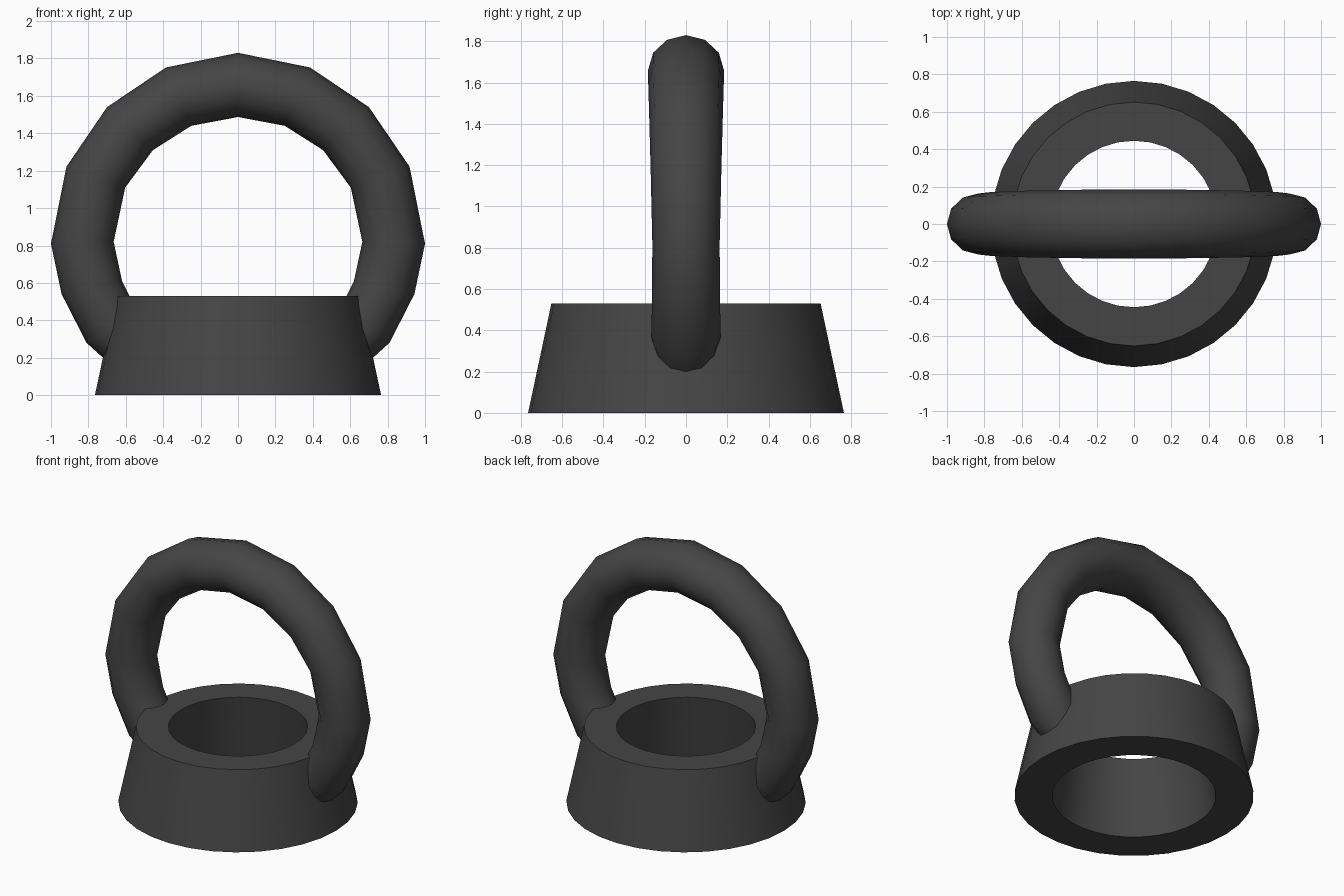
import bpy, bmesh
from math import sin, cos, pi, radians
from mathutils import Vector

if "Cube" in bpy.data.objects:
    bpy.data.objects.remove(bpy.data.objects["Cube"])

dark = bpy.data.materials.new("dark_grey")
dark.diffuse_color = (0.06, 0.06, 0.06, 1)
dark.use_nodes = True
dark.node_tree.nodes["Principled BSDF"].inputs["Base Color"].default_value = dark.diffuse_color


def bridge(bm, a, b):
    n = len(a)
    for i in range(n):
        j = (i + 1) % n
        bm.faces.new((a[i], a[j], b[j], b[i]))


def finish(name, bm):
    bmesh.ops.recalc_face_normals(bm, faces=bm.faces)
    mesh = bpy.data.meshes.new(name)
    bm.to_mesh(mesh)
    bm.free()
    ob = bpy.data.objects.new(name, mesh)
    bpy.context.collection.objects.link(ob)
    mesh.materials.append(dark)
    bpy.ops.object.select_all(action='DESELECT')
    ob.select_set(True)
    bpy.context.view_layer.objects.active = ob
    bpy.ops.object.shade_smooth_by_angle(angle=radians(40))
    return ob


# Tapered base ring: closed profile of (radius, z) turned around z
bm = bmesh.new()
sides = 32
loops = [[bm.verts.new((r * cos(2 * pi * i / sides), r * sin(2 * pi * i / sides), z))
          for i in range(sides)]
         for r, z in ((0.765, 0), (0.652, 0.53), (0.445, 0.53), (0.524, 0))]
for k in range(4):
    bridge(bm, loops[k], loops[(k + 1) % 4])
finish("base_ring", bm)

# Loop handle: outer (x, z), inner (x, z) and half thickness in y, from crown to foot
half = [
    ((0, 1.83), (0, 1.487), 0.184),
    ((0.385, 1.752), (0.25, 1.44), 0.183),
    ((0.70, 1.54), (0.455, 1.31), 0.178),
    ((0.917, 1.222), (0.603, 1.11), 0.171),
    ((1.0, 0.81), (0.665, 0.82), 0.163),
    ((0.943, 0.54), (0.62, 0.61), 0.165),
    ((0.81, 0.28), (0.54, 0.45), 0.167),
    ((0.70, 0.18), (0.485, 0.40), 0.15),
]
mirrored = [((-o[0], o[1]), (-i[0], i[1]), w) for o, i, w in half[:0:-1]]
bm = bmesh.new()
rings = []
for o, i, w in mirrored + half:
    outer, inner = Vector((o[0], 0, o[1])), Vector((i[0], 0, i[1]))
    mid, arm = (outer + inner) / 2, (outer - inner) / 2
    rings.append([bm.verts.new(mid + arm * cos(k * pi / 6) + Vector((0, w * sin(k * pi / 6), 0)))
                  for k in range(12)])
for a, b in zip(rings, rings[1:]):
    bridge(bm, a, b)
bm.faces.new(rings[0])
bm.faces.new(rings[-1])
finish("loop_handle", bm)
